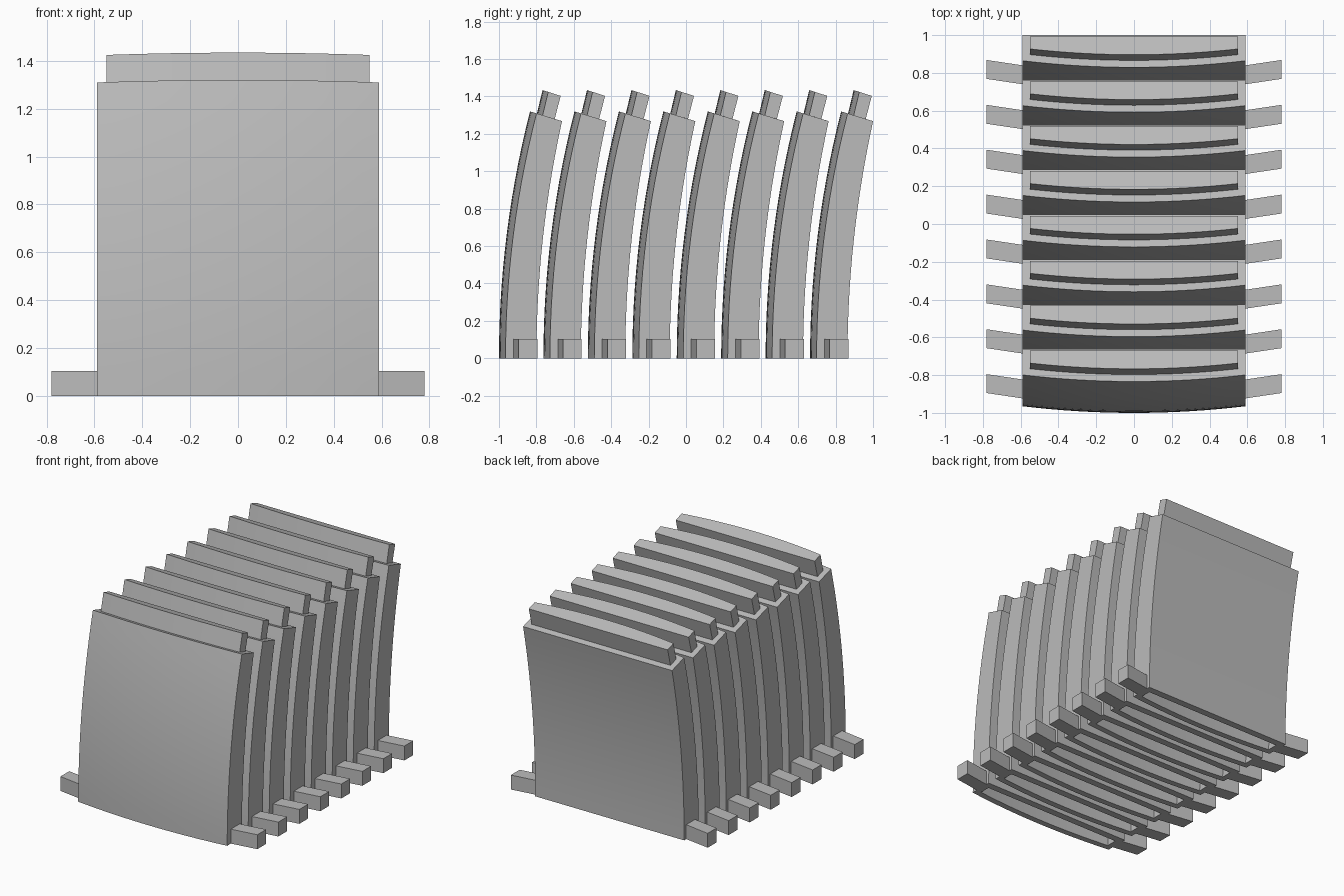
import bpy, bmesh, math

if "Cube" in bpy.data.objects:
    bpy.data.objects.remove(bpy.data.objects["Cube"])

COUNT, SPACING = 8, 0.2376      # row of identical plates
HALF_W, LIP_W = 0.59, 0.55      # half widths of plate and of lip / slot
BOW = 0.035                     # how far the front face bows out in the middle
NX, NZ = 16, 14                 # steps across and up the bowed face

grey = bpy.data.materials.new("grey plastic")
grey.diffuse_color = (0.5, 0.5, 0.5, 1)
grey.use_nodes = True
grey.node_tree.nodes["Principled BSDF"].inputs["Base Color"].default_value = grey.diffuse_color


def section(half_w, front, back):
    """Slice with a bowed front edge and a straight back edge; front/back are (y, z)."""
    slope = (back[1] - front[1]) / (back[0] - front[0])
    pts = []
    for i in range(NX + 1):
        x = half_w * (2 * i / NX - 1)
        d = BOW * (x / HALF_W) ** 2
        pts.append((x, front[0] + d, front[1] + slope * d))
    return pts + [(half_w, *back), (-half_w, *back)]


def arc(y, sag, height, t):
    """Point on an arc that starts upright at (y, 0) and leans back by sag."""
    theta = 2 * math.atan(sag / height)
    r = height / math.sin(theta)
    return (y + r * (1 - math.cos(theta * t)), r * math.sin(theta * t))


def loft(name, rings):
    bm = bmesh.new()
    loops = [[bm.verts.new(p) for p in ring] for ring in rings]
    n = len(loops[0])
    for a, b in zip(loops, loops[1:]):
        for i in range(n):
            j = (i + 1) % n
            bm.faces.new((a[i], a[j], b[j], b[i]))
    bm.faces.new(loops[0][::-1])
    bm.faces.new(loops[-1])
    bmesh.ops.recalc_face_normals(bm, faces=bm.faces)
    mesh = bpy.data.meshes.new(name)
    bm.to_mesh(mesh)
    bm.free()
    mesh.materials.append(grey)
    return mesh


def place(name, mesh, offset):
    ob = bpy.data.objects.new(name, mesh)
    ob.location.y = offset
    bpy.context.collection.objects.link(ob)
    return ob


# Plate: slot ceiling, slot mouth, curved body, then the lip on top
rings = [section(LIP_W, (-0.950, 0.12), (-0.845, 0.12)),
         section(LIP_W, (-0.957, 0), (-0.850, 0))]
for k in range(NZ + 1):
    t = k / NZ
    rings.append(section(HALF_W, arc(-1, 0.166, 1.32, t), arc(-0.8, 0.137, 1.268, t)))
rings.append(section(LIP_W, (-0.797, 1.3087), (-0.702, 1.280)))
rings.append(section(LIP_W, (-0.767, 1.434), (-0.670, 1.403)))
plate_mesh = loft("plate", rings)


# Slanted foot tab on each side
def tab_mesh(side):
    def end(x, y0, y1):
        return [(side * x, y0, 0), (side * x, y1, 0), (side * x, y1, 0.103), (side * x, y0, 0.103)]
    return loft("foot_tab", [end(0.585, -0.924, -0.824), end(0.78, -0.895, -0.795)])


tabs = {"left": tab_mesh(-1), "right": tab_mesh(1)}

for i in range(COUNT):
    plate = place(f"plate_{i + 1}", plate_mesh, i * SPACING)
    for side, mesh in tabs.items():
        place(f"foot_tab_{side}_{i + 1}", mesh, i * SPACING)

# Smooth the bowed faces, keep the edges sharp
bpy.ops.object.select_all(action='DESELECT')
plate.select_set(True)
bpy.context.view_layer.objects.active = plate
bpy.ops.object.shade_smooth_by_angle(angle=math.radians(30))
